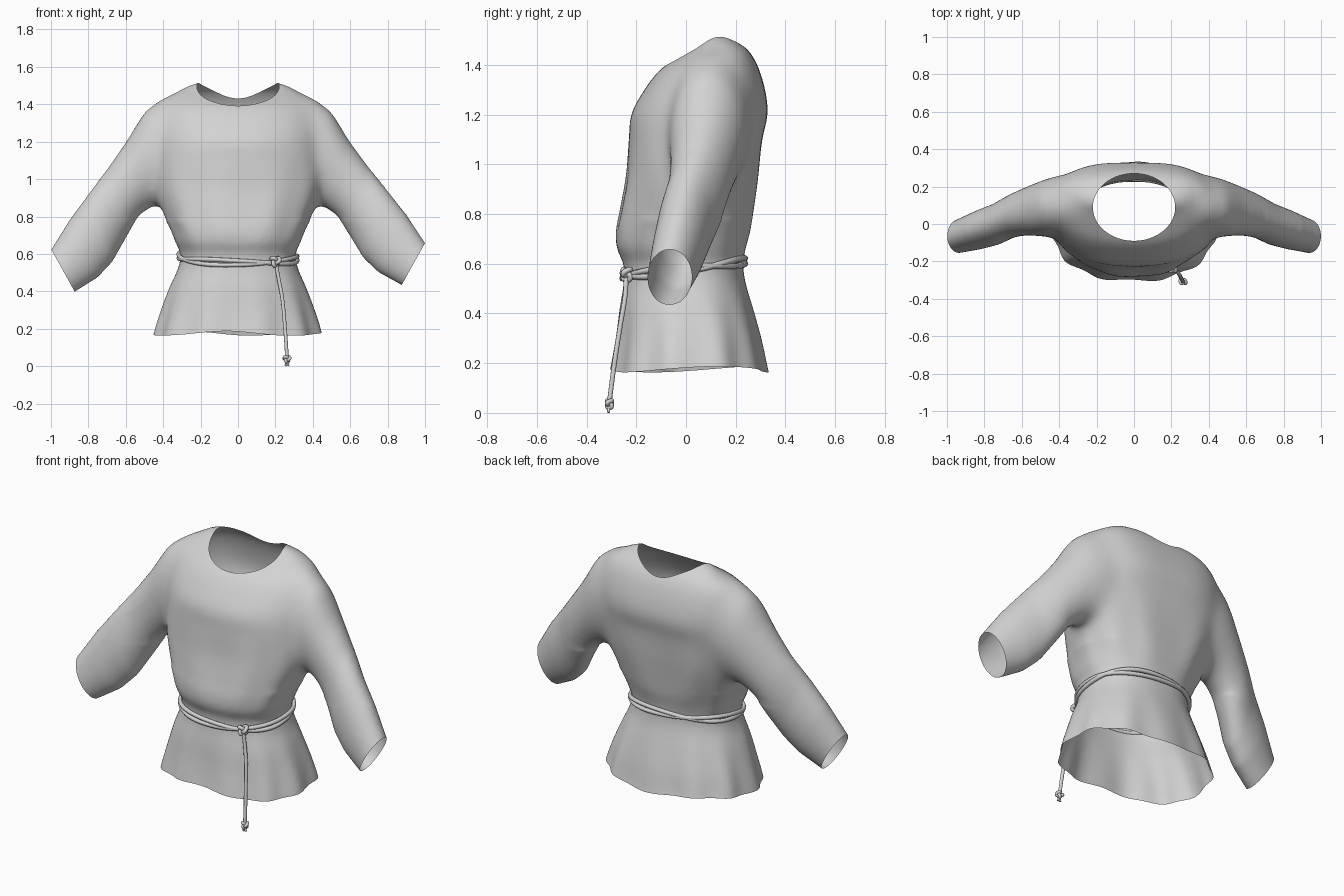
import bpy, bmesh, math
from mathutils import Vector
from mathutils.bvhtree import BVHTree

if "Cube" in bpy.data.objects:
    bpy.data.objects.remove(bpy.data.objects["Cube"])

grey = bpy.data.materials.new("grey cloth")
grey.diffuse_color = (0.65, 0.65, 0.65, 1)
grey.use_nodes = True
grey.node_tree.nodes["Principled BSDF"].inputs["Base Color"].default_value = grey.diffuse_color

# Torso levels: height, half width, front y, back y
TORSO = [(0.10, .46, -.320, .350), (0.18, .443, -.303, .325), (0.30, .408, -.283, .300),
         (0.42, .365, -.268, .268), (0.53, .318, -.250, .238), (0.60, .308, -.252, .230),
         (0.66, .332, -.278, .240), (0.73, .358, -.282, .258), (0.82, .400, -.265, .272),
         (0.95, .445, -.242, .290), (1.10, .450, -.230, .307), (1.20, .445, -.220, .328),
         (1.28, .44, -.180, .322), (1.38, .42, -.105, .295), (1.44, .38, -.020, .265),
         (1.48, .31, .040, .230), (1.51, .25, .075, .175), (1.53, .15, .095, .145)]

# Sleeve sections: top x, z, bottom x, z, centre y, half depth
SLEEVE = [(.26, 1.48, .26, .98, .105, .155), (.40, 1.44, .38, .88, .10, .165),
          (.50, 1.37, .46, .85, .085, .155), (.60, 1.205, .54, .79, .07, .135),
          (.70, 1.06, .60, .69, .045, .12), (.80, .93, .67, .57, .00, .112),
          (.90, .80, .75, .49, -.03, .105), (1.00, .645, .87, .42, -.065, .09),
          (1.05, .565, .94, .38, -.08, .085)]


def power(v, e):
    return math.copysign(abs(v) ** e, v)


def slope(i, k):
    a, b = TORSO[max(i - 1, 0)], TORSO[min(i + 1, len(TORSO) - 1)]
    return (b[k] - a[k]) / (b[0] - a[0])


def torso_point(z, ang, scale=1.0):
    """Point on the rounded body section at height z, with soft cloth folds."""
    i = max(k for k in range(len(TORSO) - 1) if TORSO[k][0] <= z + 1e-6)
    lo, hi = TORSO[i], TORSO[i + 1]
    h = hi[0] - lo[0]
    t = (z - lo[0]) / h
    a, f, b = ((2 * t**3 - 3 * t**2 + 1) * lo[k] + (t**3 - 2 * t**2 + t) * h * slope(i, k)
               + (3 * t**2 - 2 * t**3) * hi[k] + (t**3 - t**2) * h * slope(i + 1, k)
               for k in (1, 2, 3))
    fold = .024 * min(1, max(0, (.52 - z) / .3)) * math.sin(11 * ang + 3.65)
    if .6 < z < 1.1:
        fold += .016 * math.sin((z - .6) / .5 * math.pi) * math.sin(10 * ang + .5)
    s = scale + fold
    # Upper back is flatter than the chest
    up = min(1, max(0, (z - .7) / .4))
    e = .87 + up * (-.2 if math.sin(ang) > 0 else .03)
    return Vector((a * s * power(math.cos(ang), e),
                   (f + b) / 2 + (b - f) / 2 * s * power(math.sin(ang), e), z))


def loft(bm, rings):
    rows = [[bm.verts.new(p) for p in r] for r in rings]
    n = len(rows[0])
    for r, s in zip(rows, rows[1:]):
        for j in range(n):
            bm.faces.new((r[j], r[(j + 1) % n], s[(j + 1) % n], s[j]))
    bm.faces.new(rows[0])
    bm.faces.new(rows[-1])


# Closed body and sleeve volumes
bm = bmesh.new()
N = 96
levels = [.10 + (1.53 - .10) * k / 70 for k in range(70)] + [1.5299]
loft(bm, [[torso_point(z, 2 * math.pi * j / N) for j in range(N)] for z in levels])
for side in (-1, 1):
    rings = []
    for tx, tz, bx, bz, yc, h in SLEEVE:
        drop = .022 * max(0, tx - .6) / .4 if side < 0 else -.015 * max(0, tx - .6) / .4
        ring = []
        for j in range(40):
            c, s = math.cos(2 * math.pi * j / 40), math.sin(2 * math.pi * j / 40)
            ring.append((side * ((tx + bx) / 2 + (tx - bx) / 2 * c), yc + h * s,
                         (tz + bz) / 2 + (tz - bz) / 2 * c - drop))
        rings.append(ring)
    loft(bm, rings)
bmesh.ops.recalc_face_normals(bm, faces=bm.faces)
me = bpy.data.meshes.new("tunic_volume")
bm.to_mesh(me)
bm.free()

# Blend them into one skin
tunic = bpy.data.objects.new("tunic", me)
bpy.context.collection.objects.link(tunic)
rem = tunic.modifiers.new("blend", 'REMESH')
rem.mode = 'VOXEL'
rem.voxel_size = .015
smo = tunic.modifiers.new("soften", 'SMOOTH')
smo.factor = .5
smo.iterations = 6
skin = bpy.data.meshes.new_from_object(
    tunic.evaluated_get(bpy.context.evaluated_depsgraph_get()))
tunic.modifiers.clear()
tunic.data = skin

bm = bmesh.new()
bm.from_mesh(skin)

# Extra softening where the sleeves flow into the body
for k in range(36):
    r = .27 - .004 * k
    bmesh.ops.smooth_vert(
        bm, verts=[v for v in bm.verts if v.co.z > .78 and abs(abs(v.co.x) - .45) < r],
        factor=.5, use_axis_x=True, use_axis_y=True, use_axis_z=True)


def trim(keep, co, no):
    """Cut the chosen region open along a plane."""
    faces = [f for f in bm.faces if keep(f.calc_center_median())]
    geom = set(faces)
    for f in faces:
        geom.update(f.edges)
        geom.update(f.verts)
    bmesh.ops.bisect_plane(bm, geom=list(geom), plane_co=co, plane_no=no, clear_outer=True)


# Open hem and cuffs
trim(lambda c: c.z < .3, (0, 0, .175), (0, 0, -1))
for side in (-1, 1):
    trim(lambda c: c.x * side > .75, (side * .934, 0, .524 + .016 * side),
         (side * .874, 0, -.486))

# Open round neck, its edge kept on the skin
CY, RX, RY = .09, .22, .18
tree = BVHTree.FromBMesh(bm)


def neck(v):
    return math.hypot(v.co.x / RX, (v.co.y - CY) / RY)


bmesh.ops.delete(bm, geom=[v for v in bm.verts if v.co.z > 1.25 and neck(v) < 1],
                 context='VERTS')
for v in bm.verts:
    if v.is_boundary and v.co.z > 1.25:
        k = neck(v)
        v.co.x /= k
        v.co.y = CY + (v.co.y - CY) / k
        hit = tree.ray_cast(Vector((v.co.x, v.co.y, 2)), Vector((0, 0, -1)))[0]
        if hit:
            v.co.z = hit.z

# Wavy hem
for v in bm.verts:
    if v.co.z < .4:
        ang = math.atan2(v.co.y, v.co.x)
        v.co.z += .012 * math.sin(3 * ang + .6) * (.4 - v.co.z) / .225
bm.to_mesh(skin)
bm.free()
skin.materials.clear()
skin.materials.append(grey)
skin.shade_smooth()


def rope(name, pts, radius, closed=False):
    cu = bpy.data.curves.new(name, 'CURVE')
    cu.dimensions = '3D'
    cu.bevel_depth = radius
    cu.bevel_resolution = 2
    cu.resolution_u = 4
    cu.use_fill_caps = True
    sp = cu.splines.new('BEZIER')
    sp.bezier_points.add(len(pts) - 1)
    for bp, p in zip(sp.bezier_points, pts):
        bp.co = p
        bp.handle_left_type = bp.handle_right_type = 'AUTO'
    sp.use_cyclic_u = closed
    cu.materials.append(grey)
    ob = bpy.data.objects.new(name, cu)
    bpy.context.collection.objects.link(ob)


def knot(name, centre, size, radius):
    pts = []
    for k in range(18):
        t = 2 * math.pi * k / 18
        pts.append(Vector(centre) + size * Vector((
            (math.sin(t) + 2 * math.sin(2 * t)) / 3, -math.sin(3 * t) * .6,
            (math.cos(t) - 2 * math.cos(2 * t)) / 3)))
    rope(name, pts, radius, True)


# Belt: two crossing strands, higher at the back
for n, sgn in enumerate((-1, 1)):
    pts = []
    for k in range(40):
        ang = 2 * math.pi * k / 40
        p = torso_point(.58, ang, 1.03)
        p.z = .583 + .12 * p.y + sgn * .014 * math.cos(2 * ang + .7) - .015 * p.x
        pts.append(p)
    rope(f"belt_strand_{n + 1}", pts, .012, True)

# Belt knot, hanging cord, end knot and tip
knot("belt_knot", (.2, -.238, .56), .025, .011)
rope("hanging_cord", [(.2, -.24, .56), (.217, -.245, .47), (.237, -.263, .36),
                      (.25, -.285, .22), (.258, -.3, .11), (.262, -.31, .03)], .010)
knot("cord_end_knot", (.262, -.308, .038), .017, .009)
for n, dx in enumerate((-.008, .008)):
    rope(f"cord_tip_{n + 1}", [(.262, -.31, .03), (.262 + dx, -.312, .002)], .006)
